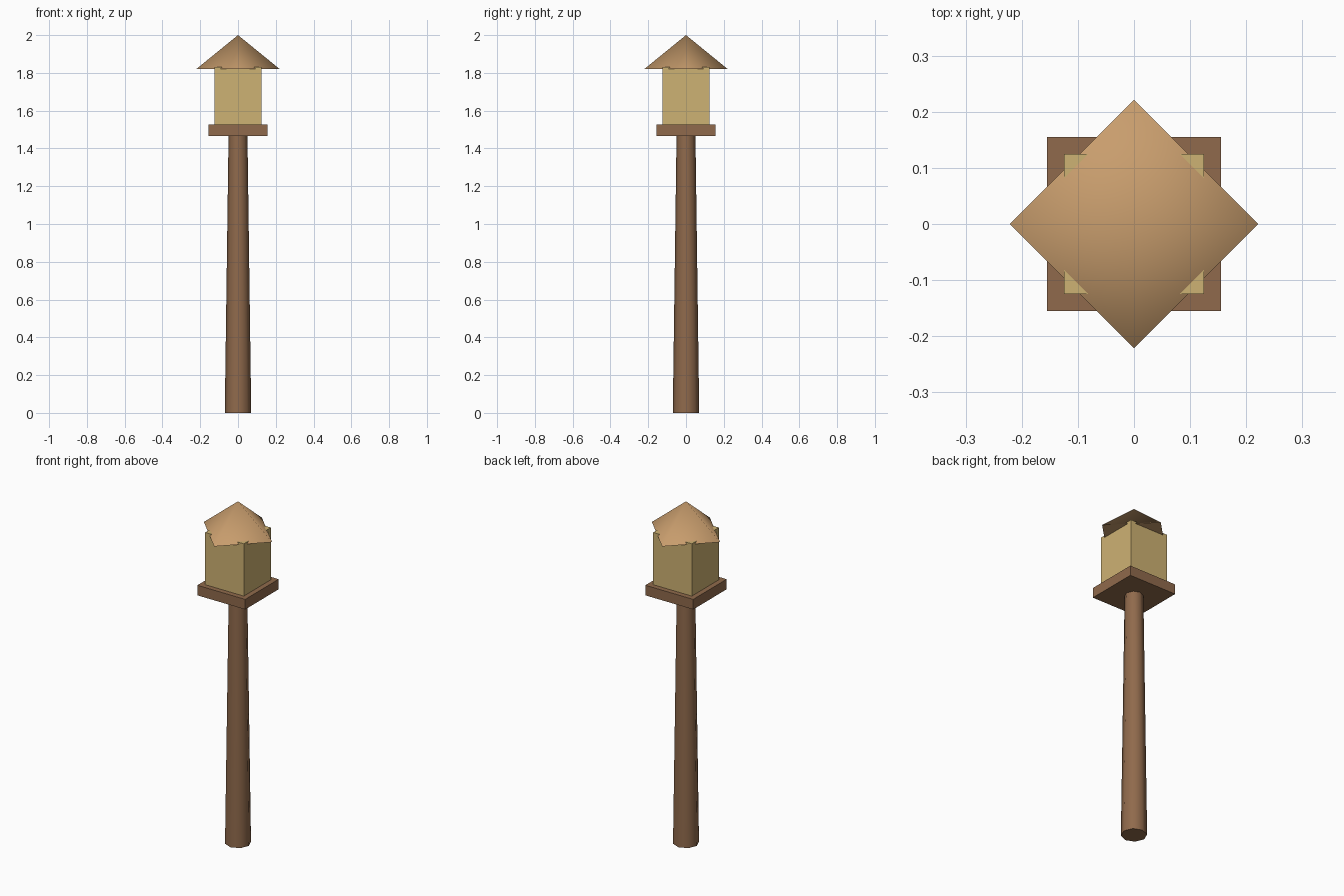
import bpy
import math

if "Cube" in bpy.data.objects:
    bpy.data.objects.remove(bpy.data.objects["Cube"], do_unlink=True)


def make_material(name, rgb):
    """Flat material from an sRGB colour given in 0-255."""
    linear = [((c / 255 + 0.055) / 1.055) ** 2.4 for c in rgb]
    mat = bpy.data.materials.new(name)
    mat.use_nodes = True
    mat.diffuse_color = (*linear, 1)
    mat.node_tree.nodes["Principled BSDF"].inputs["Base Color"].default_value = (*linear, 1)
    return mat


dark_wood = make_material("dark wood", (144, 106, 76))
pale_wood = make_material("pale wood", (206, 178, 115))
roof_wood = make_material("roof wood", (200, 157, 109))


def finish(name, mat):
    obj = bpy.context.object
    obj.name = name
    obj.data.materials.append(mat)
    return obj


def box(name, half, bottom, top, mat):
    bpy.ops.mesh.primitive_cube_add(size=1, location=(0, 0, (bottom + top) / 2))
    bpy.context.object.scale = (2 * half, 2 * half, top - bottom)
    bpy.ops.object.transform_apply(location=False, rotation=False)
    return finish(name, mat)


def taper(name, sides, r_bottom, r_top, bottom, top, mat):
    bpy.ops.mesh.primitive_cone_add(vertices=sides, radius1=r_bottom, radius2=r_top,
                                    depth=top - bottom, location=(0, 0, (bottom + top) / 2))
    # Soft sides, crisp rims
    bpy.ops.object.shade_smooth_by_angle(angle=math.radians(75))
    return finish(name, mat)


# Tapered post carrying a square platform
taper("post", 8, 0.07, 0.05, 0, 1.47, dark_wood)
box("platform", 0.155, 1.467, 1.526, dark_wood)

# House whose corners poke out past the diamond-set roof
box("house", 0.125, 1.526, 1.832, pale_wood)
taper("roof", 4, 0.221, 0, 1.82, 2.0, roof_wood)
